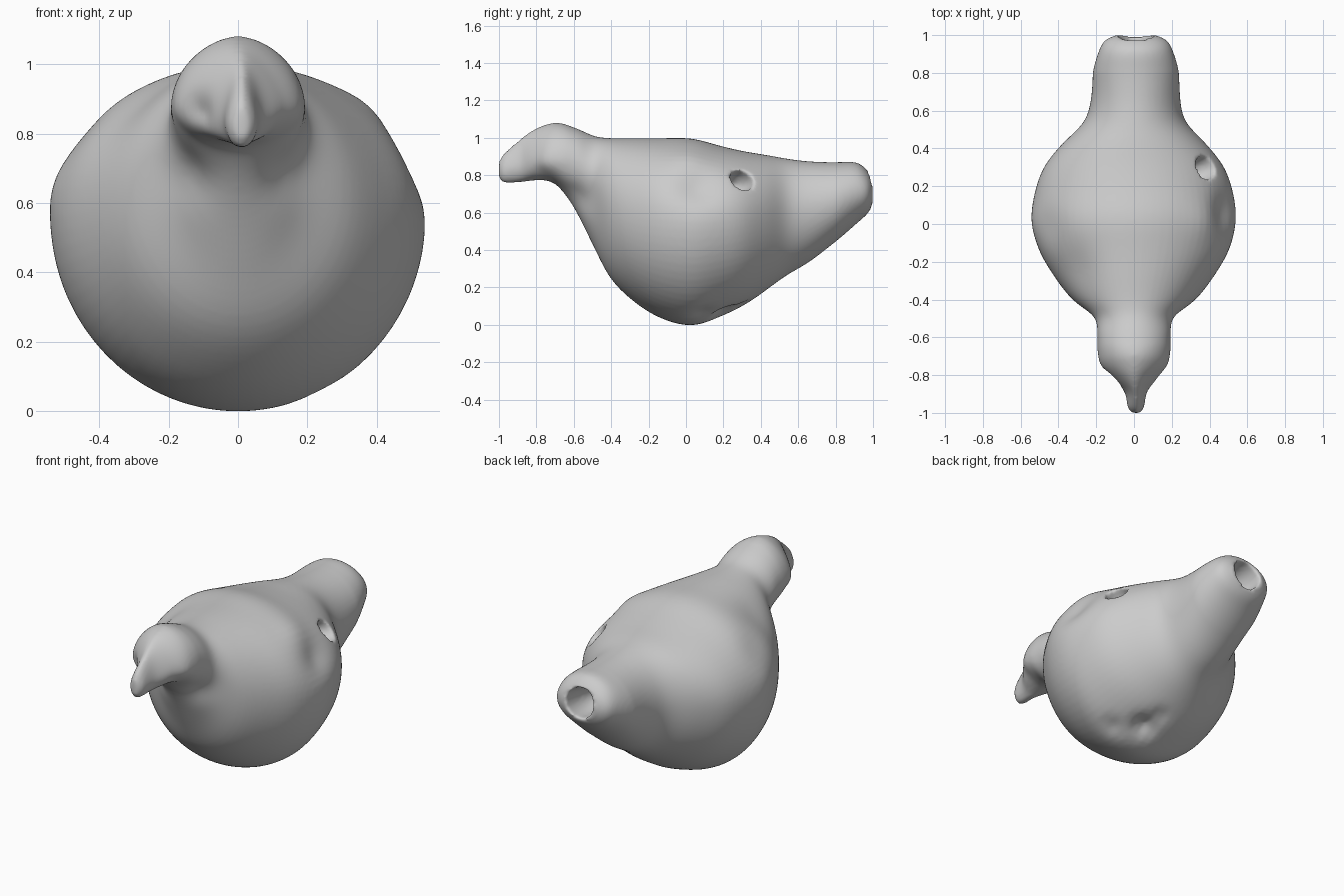
import bpy, bmesh
from math import sin, cos, pi, exp
from mathutils import Vector

if "Cube" in bpy.data.objects:
    bpy.data.objects.remove(bpy.data.objects["Cube"])

# Bird cross-sections from beak to tail: y, half width, top z, widest z, bottom z
STATIONS = [
    (-1.00, .020, .875, .83, .785),
    (-0.97, .043, .92, .83, .760),
    (-0.89, .060, .99, .85, .763),
    (-0.82, .120, 1.04, .87, .772),
    (-0.75, .175, 1.07, .88, .772),
    (-0.68, .192, 1.08, .88, .735),
    (-0.58, .195, 1.05, .86, .59),
    (-0.49, .215, 1.01, .76, .41),
    (-0.40, .330, 1.00, .63, .24),
    (-0.27, .430, 1.00, .58, .115),
    (-0.13, .510, 1.00, .57, .03),
    (0.03, .546, 1.00, .56, -.008),
    (0.18, .525, .96, .56, .038),
    (0.31, .475, .93, .57, .10),
    (0.43, .378, .91, .59, .185),
    (0.54, .270, .89, .60, .265),
    (0.66, .237, .875, .62, .335),
    (0.80, .228, .87, .66, .445),
    (0.91, .198, .868, .70, .54),
    (0.97, .165, .825, .71, .595),
    (1.00, .105, .77, .71, .645),
]
SIDES, STEPS = 72, 5

# Soft hollows and swellings: centre, radius, push (negative pushes inward)
DENTS = [
    ((-.12, -.82, .86), .05, -.030),   # left eye socket
    ((.13, -.78, .82), .05, -.008),    # right cheek
    ((.14, -.57, .69), .09, -.030),    # throat sides
    ((-.14, -.57, .69), .09, -.030),
    ((.47, .06, .73), .11, -.040),     # thumb flat on right flank
    ((.36, .00, .87), .09, .008),      # right shoulder
    ((-.30, -.22, .88), .14, -.022),   # fallen left shoulder
    ((-.45, .00, .80), .10, -.010),
    ((-.53, .00, .64), .08, .006),     # left flank
    ((.10, .20, .06), .065, -.045),    # slot underneath and thumb marks
    ((.22, .08, .09), .055, -.025),
    ((.06, .30, .10), .05, -.015),
]


def spline(a, b, c, d, t):
    return .5 * (2*b + (c - a)*t + (2*a - 5*b + 4*c - d)*t*t + (3*b - a - 3*c + d)*t**3)


def loft_rows():
    n = len(STATIONS)
    for i in range(n - 1):
        pts = [STATIONS[max(0, min(n - 1, i + k))] for k in (-1, 0, 1, 2)]
        for s in range(STEPS):
            yield [spline(*v, s / STEPS) for v in zip(*pts)]
    yield STATIONS[-1]


def power(v, p):
    return (1 if v >= 0 else -1) * abs(v) ** p


def clamp(v):
    return max(0, min(1, v))


# Body, head and tail as one lofted skin
bm = bmesh.new()
rings = []
for y, w, top, mid, bot in loft_rows():
    sharp = 1 + .28 * clamp((-.62 - y) / .2)                        # keeled beak
    lean = .01 * (clamp((y - .4) / .3) + clamp((-.8 - y) / .1))     # beak and tail lean right
    ring = []
    for k in range(SIDES):
        a = 2 * pi * k / SIDES
        h = top - mid if sin(a) > 0 else mid - bot
        p = sharp if sin(a) > 0 else 1
        ring.append(bm.verts.new((lean + w * power(cos(a), p), y, mid + h * power(sin(a), p))))
    rings.append(ring)
for r0, r1 in zip(rings, rings[1:]):
    for k in range(SIDES):
        j = (k + 1) % SIDES
        bm.faces.new((r0[k], r0[j], r1[j], r1[k]))
bm.faces.new(rings[0])
bm.faces.new(rings[-1])
bmesh.ops.recalc_face_normals(bm, faces=bm.faces)
# Even out the skin where the neck and tail meet the body
for _ in range(6):
    bmesh.ops.smooth_vert(bm, verts=[v for r in rings[28:85] for v in r], factor=.5,
                          use_axis_x=True, use_axis_y=True, use_axis_z=True)
# Hand-pressed unevenness
bm.normal_update()
for c, r, push in DENTS:
    for v in bm.verts:
        d2 = (v.co - Vector(c)).length_squared
        v.co += v.normal * push * exp(-d2 / (r * r))
mesh = bpy.data.meshes.new("bird_whistle")
bm.to_mesh(mesh)
bm.free()
bird = bpy.data.objects.new("bird_whistle", mesh)
bpy.context.collection.objects.link(bird)


def pit(name, centre, axis, radius, depth):
    """Carve a round-bottomed hole along an axis."""
    bpy.ops.mesh.primitive_uv_sphere_add(segments=32, ring_count=20, location=centre)
    ob = bpy.context.object
    ob.name = name
    ob.scale = (radius, radius, depth)
    ob.rotation_euler = Vector(axis).to_track_quat('Z', 'Y').to_euler()
    ob.hide_render = True
    ob.display_type = 'WIRE'
    mod = bird.modifiers.new(name, 'BOOLEAN')
    mod.operation = 'DIFFERENCE'
    mod.solver = 'EXACT'
    mod.object = ob


# Blow hole in the tail and finger hole on the right side
pit("tail_hole_cutter", (.01, 1.0, .73), (0, 1, .15), .088, .26)
pit("finger_hole_cutter", (.38, .30, .775), (.85, .4, .35), .065, .14)

# Fuse and soften the hole rims
remesh = bird.modifiers.new("fuse", 'REMESH')
remesh.mode = 'VOXEL'
remesh.voxel_size = .012
remesh.use_smooth_shade = True
soft = bird.modifiers.new("soften", 'SMOOTH')
soft.factor = .5
soft.iterations = 5
for poly in mesh.polygons:
    poly.use_smooth = True
